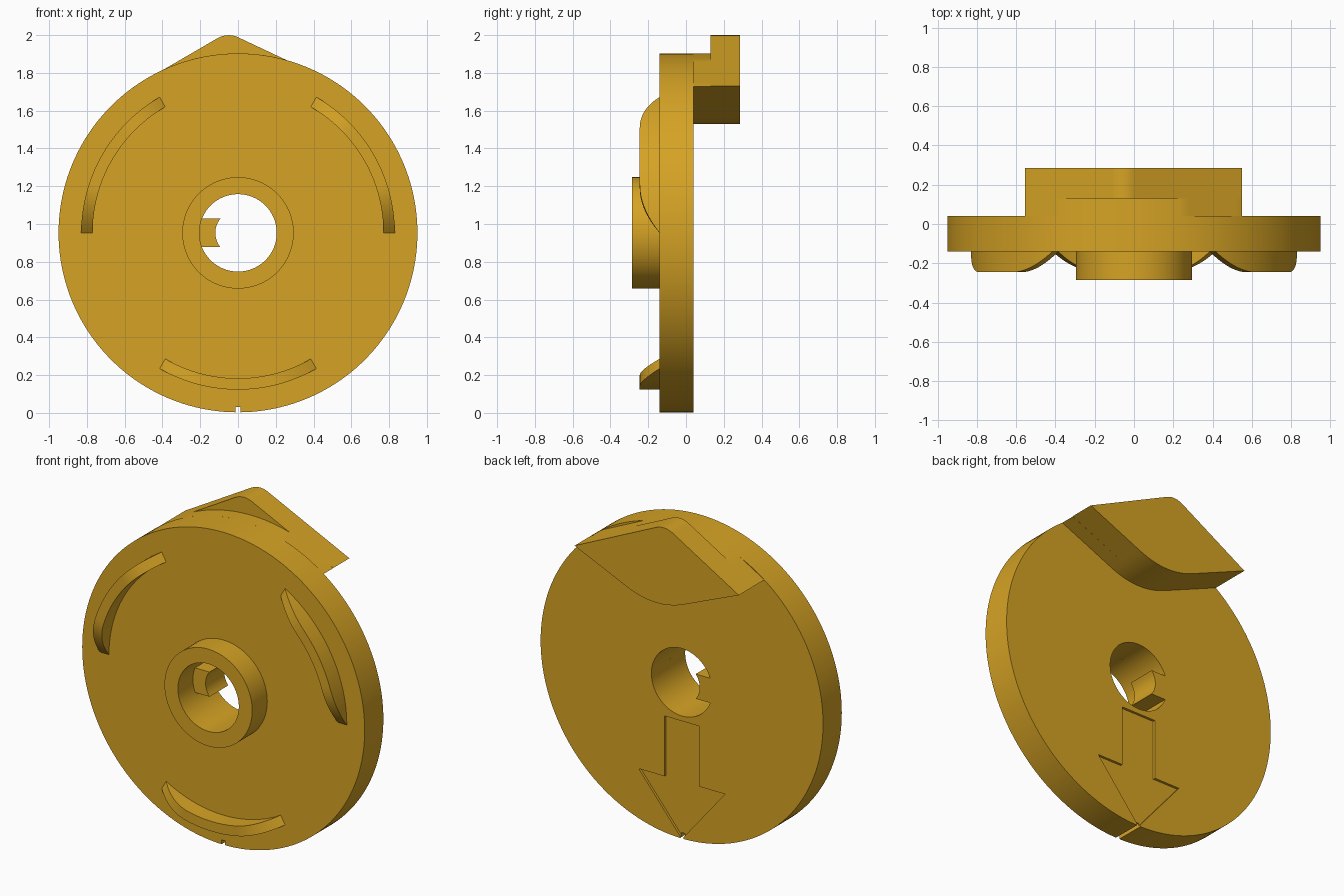
import bpy, bmesh, math

if "Cube" in bpy.data.objects:
    bpy.data.objects.remove(bpy.data.objects["Cube"])

CZ = 0.953                       # height of the wheel axis
R, BORE = 0.95, 0.205            # wheel and bore radii
FRONT, BACK = -0.14, 0.04        # wheel faces

gold = bpy.data.materials.new("golden_yellow")
gold.diffuse_color = (0.67, 0.365, 0.018, 1)
gold.use_nodes = True
gold.node_tree.nodes["Principled BSDF"].inputs["Base Color"].default_value = gold.diffuse_color


def finish(name, bm):
    bmesh.ops.recalc_face_normals(bm, faces=bm.faces)
    me = bpy.data.meshes.new(name)
    bm.to_mesh(me)
    bm.free()
    me.materials.append(gold)
    ob = bpy.data.objects.new(name, me)
    bpy.context.collection.objects.link(ob)
    return ob


def select(ob):
    bpy.ops.object.select_all(action='DESELECT')
    ob.select_set(True)
    bpy.context.view_layer.objects.active = ob


def smooth(ob):
    select(ob)
    bpy.ops.object.shade_smooth_by_angle(angle=math.radians(30))


def prism(name, pts, y0, y1):
    """Extrude an (x, z) outline from y0 to y1."""
    bm = bmesh.new()
    a = [bm.verts.new((x, y0, z)) for x, z in pts]
    b = [bm.verts.new((x, y1, z)) for x, z in pts]
    bm.faces.new(a)
    bm.faces.new(b[::-1])
    for i in range(len(pts)):
        j = (i + 1) % len(pts)
        bm.faces.new((a[i], a[j], b[j], b[i]))
    return finish(name, bm)


def ring(name, r0, r1, front, back, a0=0, a1=360, n=128):
    """Ring or ring segment about the axis; front(angle) gives its front y."""
    closed = a1 - a0 == 360
    bm = bmesh.new()
    rows = []
    for i in range(n if closed else n + 1):
        d = a0 + (a1 - a0) * i / n
        c, s = math.cos(math.radians(d)), math.sin(math.radians(d))
        rows.append([bm.verts.new((r * c, y, CZ + r * s)) for r, y in
                     ((r0, front(d)), (r1, front(d)), (r1, back), (r0, back))])
    for i in range(n):
        p, q = rows[i], rows[(i + 1) % len(rows)]
        for k in range(4):
            m = (k + 1) % 4
            bm.faces.new((p[k], p[m], q[m], q[k]))
    if not closed:
        bm.faces.new(rows[0])
        bm.faces.new(rows[-1][::-1])
    return finish(name, bm)


def cut(ob, cutter):
    mod = ob.modifiers.new("cut", 'BOOLEAN')
    mod.operation, mod.solver, mod.object = 'DIFFERENCE', 'EXACT', cutter
    select(ob)
    bpy.ops.object.modifier_apply(modifier=mod.name)
    bpy.data.objects.remove(cutter)


def arc(r, d0, d1, n):
    return [(r * math.cos(math.radians(d0 + (d1 - d0) * i / n)),
             CZ + r * math.sin(math.radians(d0 + (d1 - d0) * i / n)))
            for i in range(n + 1)]


def bend(p, q, r, n=14):
    """Rounded corner from p to r, pulled towards q."""
    out = []
    for i in range(n + 1):
        t = i / n
        out.append(tuple((1 - t) ** 2 * p[k] + 2 * t * (1 - t) * q[k] + t * t * r[k]
                         for k in (0, 1)))
    return out


def line(p, q, n=24):
    return [(p[0] + (q[0] - p[0]) * i / n, p[1] + (q[1] - p[1]) * i / n)
            for i in range(n)]


# Wheel disc with an engraved arrow on the back and a slot at the rim
disc = ring("disc", BORE, R, lambda d: FRONT, BACK, n=160)
half = [(0.117, 0.717), (0.117, 0.35), (0.29, 0.35)]
arrow = half + [(0, 0.0)] + [(-x, z) for x, z in reversed(half)]
cut(disc, prism("arrow_cutter", arrow, BACK - 0.015, BACK + 0.1))
cut(disc, prism("slot_cutter", [(-0.012, -0.1), (0.012, -0.1),
                                (0.012, 0.03), (-0.012, 0.03)], -0.3, 0.3))
smooth(disc)

# Hub collar on the front
smooth(ring("hub_collar", BORE, 0.295, lambda d: -0.285, FRONT, n=96))

# Key inside the bore
a_in = math.degrees(math.asin(0.075 / 0.12))
a_out = math.degrees(math.asin(0.075 / 0.207))
smooth(prism("bore_key", arc(0.12, 180 - a_in, 180 + a_in, 12)
             + arc(0.207, 180 + a_out, 180 - a_out, 8), FRONT, BACK))

# Three curved grip ribs, tapering to the disc at both ends
for name, mid in (("right_rib", 30), ("left_rib", 150), ("bottom_rib", 270)):
    def rise(d, mid=mid):
        t = max(0, abs(d - mid) - 12) / 18
        return FRONT - 0.105 * (1 - t * t)
    smooth(ring(name, 0.77, 0.83, rise, FRONT + 0.005, mid - 30, mid + 30, 40))

# Pointed cam on the back; the part next to the disc stays inside the rim
left, right = (-0.555, 1.724), (0.55, 1.73)
top = bend((-0.12, 1.977), (-0.055, 2.018), (0.01, 1.984))
bottom = bend((0.2, 1.575), (0, 1.485), (-0.2, 1.575))
outline = (line(left, top[0]) + top[:-1] + line(top[-1], right)
           + [right] + bottom)
smooth(prism("cam", outline, 0.13, 0.285))

inside = []
for x, z in outline:
    k = min(1, R / math.hypot(x, z - CZ))
    inside.append((x * k, CZ + (z - CZ) * k))
smooth(prism("cam_base", inside, BACK, 0.13))
